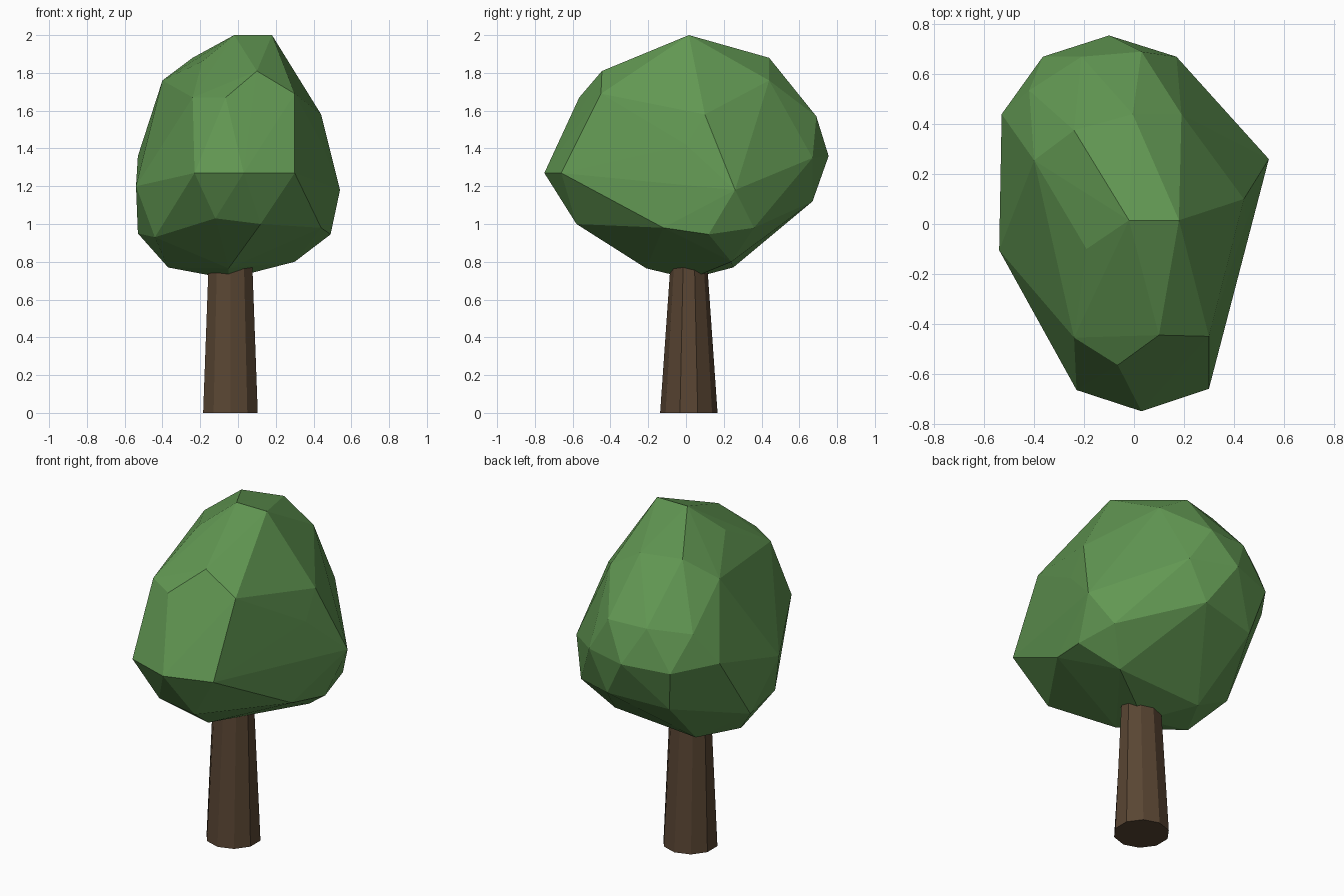
import bpy, bmesh


def finish(bm, name, color):
    bmesh.ops.recalc_face_normals(bm, faces=bm.faces)
    mesh = bpy.data.meshes.new(name)
    bm.to_mesh(mesh)
    bm.free()
    mat = bpy.data.materials.new(name + "_colour")
    mat.diffuse_color = color
    mesh.materials.append(mat)
    obj = bpy.data.objects.new(name, mesh)
    bpy.context.collection.objects.link(obj)
    return obj


# Trunk: ten-sided, tapering more in depth than in width
bm = bmesh.new()
height = 0.78
bmesh.ops.create_cone(bm, cap_ends=True, segments=10,
                      radius1=0.152, radius2=0.122, depth=height)
for v in bm.verts:
    if v.co.z > 0:
        v.co.y *= 0.8
    v.co.x -= 0.04
    v.co.y += 0.015
    v.co.z += height / 2
finish(bm, "trunk", (0.10, 0.06, 0.033, 1))

# Crown: faceted convex hull over corner points, from the tip down
corners = [
    # tip and upper ring
    (-0.02, 0.015, 2.0), (0.18, 0.015, 2.0),
    (-0.005, 0.44, 1.88), (-0.24, 0.375, 1.88), (-0.19, -0.10, 1.86),
    (0.10, -0.445, 1.81), (0.19, 0.44, 1.76), (-0.40, 0.255, 1.76),
    # shoulders
    (0.30, -0.45, 1.69), (-0.24, -0.455, 1.67), (-0.065, -0.565, 1.67),
    (0.44, 0.10, 1.58), (0.03, 0.69, 1.57), (-0.21, 0.67, 1.57),
    (-0.42, 0.535, 1.54),
    # widest ring
    (0.447, 0.0, 1.42), (-0.10, 0.755, 1.36), (0.17, 0.67, 1.35),
    (-0.53, 0.44, 1.36), (-0.365, 0.67, 1.34), (0.30, -0.66, 1.27),
    (0.03, -0.75, 1.27), (-0.23, -0.665, 1.27), (-0.54, -0.105, 1.20),
    (0.54, 0.26, 1.18),
    # lower ring
    (0.05, 0.67, 1.12), (-0.31, 0.60, 1.09), (-0.12, -0.57, 1.03),
    (0.12, -0.58, 1.0), (0.44, -0.12, 0.98), (0.44, 0.36, 0.98),
    (0.49, 0.12, 0.945), (-0.53, 0.15, 0.95), (-0.44, -0.21, 0.93),
    # underside
    (0.30, 0.24, 0.80), (-0.37, 0.01, 0.77), (-0.24, 0.25, 0.77),
    (-0.05, -0.21, 0.765), (-0.05, 0.02, 0.71),
]
bm = bmesh.new()
for c in corners:
    bm.verts.new(c)
hull = bmesh.ops.convex_hull(bm, input=bm.verts)
loose = [v for v in bm.verts if not v.link_faces]
bmesh.ops.delete(bm, geom=loose, context='VERTS')
finish(bm, "crown", (0.12, 0.31, 0.085, 1))
